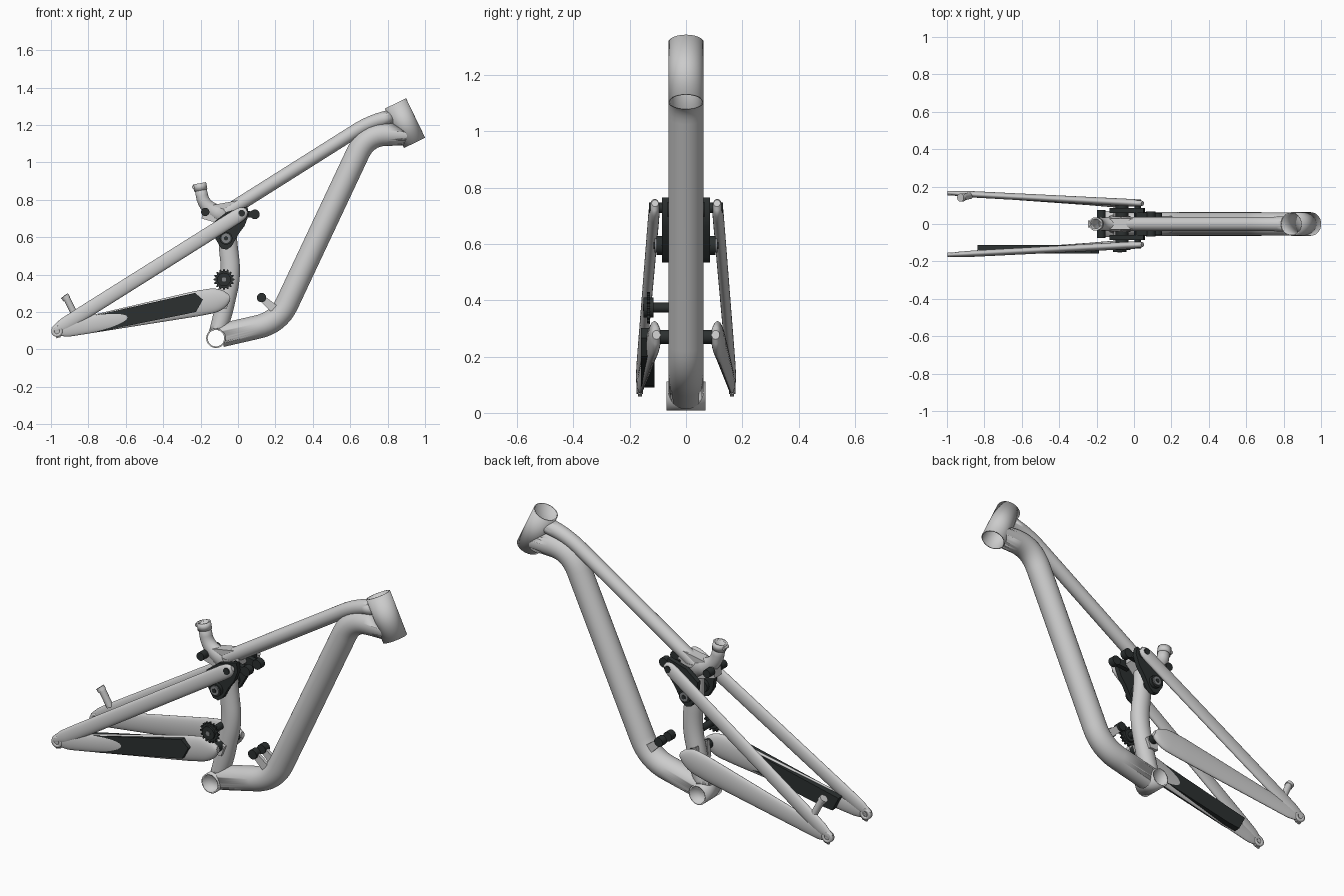
import bpy, bmesh, math
from mathutils import Vector

if "Cube" in bpy.data.objects:
    bpy.data.objects.remove(bpy.data.objects["Cube"])


def material(name, col):
    m = bpy.data.materials.new(name)
    m.diffuse_color = (*col, 1)
    m.use_nodes = True
    m.node_tree.nodes["Principled BSDF"].inputs["Base Color"].default_value = m.diffuse_color
    return m


DARK = material("dark_plastic", (0.025, 0.03, 0.03))
STEEL = material("bolt_grey", (0.22, 0.23, 0.24))


def finish(name, bm, mat=None):
    bmesh.ops.recalc_face_normals(bm, faces=bm.faces)
    me = bpy.data.meshes.new(name)
    bm.to_mesh(me)
    bm.free()
    me.shade_smooth()
    me.set_sharp_from_angle(angle=math.radians(35))
    ob = bpy.data.objects.new(name, me)
    bpy.context.collection.objects.link(ob)
    if mat:
        me.materials.append(mat)
    return ob


def lerp(a, b, t):
    return [p + (q - p) * t for p, q in zip(a, b)]


def rounded(pts, d):
    """Replace every inner corner by a short curve starting d before it."""
    out = [pts[0]]
    for a, b, c in zip(pts, pts[1:], pts[2:]):
        la, lc = math.dist(a[:3], b[:3]), math.dist(c[:3], b[:3])
        p, q = lerp(b, a, min(d / la, .48)), lerp(b, c, min(d / lc, .48))
        out += [lerp(lerp(p, b, i / 8), lerp(b, q, i / 8), i / 8) for i in range(9)]
    return out + [pts[-1]]


def sweep(name, pts, mat=None, bend=0.0, n=32, wall=0.0):
    """Tube through (x, y, z, in-plane radius, side radius) points."""
    pts = rounded(pts, bend) if bend else pts
    bm, rings = bmesh.new(), []
    for i, p in enumerate(pts):
        t = (Vector(pts[min(i + 1, len(pts) - 1)][:3]) - Vector(pts[max(i - 1, 0)][:3])).normalized()
        ref = Vector((0, 1, 0)) if abs(t.y) < .9 else Vector((1, 0, 0))
        u = t.cross(ref).normalized()
        v = u.cross(t)
        rings.append([bm.verts.new(Vector(p[:3]) + u * p[3] * math.cos(k * math.tau / n)
                                   + v * p[4] * math.sin(k * math.tau / n)) for k in range(n)])
    for a, b in zip(rings, rings[1:]):
        for k in range(n):
            bm.faces.new((a[k], a[k - 1], b[k - 1], b[k]))
    if not wall:
        bm.faces.new(rings[0])
        bm.faces.new(rings[-1])
    ob = finish(name, bm, mat)
    if wall:
        s = ob.modifiers.new("wall", "SOLIDIFY")
        s.thickness, s.offset = wall, -1
    return ob


def rod(name, a, b, r, mat=None, wall=0.0, n=32):
    return sweep(name, [(*a, r, r), (*b, r, r)], mat, wall=wall, n=n)


def plate(name, poly, y0, y1, mat=None):
    """Extrude an x/z outline between two y values."""
    bm = bmesh.new()
    f = bm.faces.new([bm.verts.new((x, y0, z)) for x, z in poly])
    ext = bmesh.ops.extrude_face_region(bm, geom=[f])["geom"]
    bmesh.ops.translate(bm, vec=(0, y1 - y0, 0), verts=[e for e in ext if isinstance(e, bmesh.types.BMVert)])
    return finish(name, bm, mat)


def cut(ob, cutter):
    m = ob.modifiers.new("cut", "BOOLEAN")
    m.operation, m.object, m.solver = "DIFFERENCE", cutter, "EXACT"


# Head tube and bottom bracket shell, both hollow
H0, H1 = (.944, 0, 1.104), (.842, 0, 1.315)
rod("head_tube", H0, H1, .063, wall=.006, n=48)
rod("bottom_bracket_shell", (-.118, -.07, .06), (-.118, .07, .06), .052, wall=.008, n=48)
head_bore = rod("head_bore_cutter", (.954, 0, 1.083), (.832, 0, 1.336), .059)
shell_bore = rod("shell_bore_cutter", (-.118, -.1, .06), (-.118, .1, .06), .047)
for c in (head_bore, shell_bore):
    c.hide_render = True
    c.hide_set(True)

# Main tubes
R = (.063, .063)
down = sweep("down_tube", [(-.09, 0, .075, *R), (.215, 0, .145, *R), (.688, 0, 1.15, *R), (.91, 0, 1.15, .06, .06)],
             bend=.11, n=40)
top = sweep("top_tube", [(-.09, 0, .715, .037, .037), (.70, 0, 1.213, .037, .037), (.85, 0, 1.25, .042, .042)], bend=.08)
seat = sweep("seat_tube", [(-.118, 0, .07, .042, .05), (-.085, 0, .17, .05, .048), (-.035, 0, .40, .052, .045),
                           (-.058, 0, .60, .05, .042), (-.05, 0, .74, .042, .04)], bend=.08)
cut(down, head_bore)
cut(top, head_bore)
cut(down, shell_bore)
cut(seat, shell_bore)

# Bent seat mast with its clamp
sweep("seat_mast", [(-.204, 0, .882, .031, .031), (-.182, 0, .765, .034, .034), (-.05, 0, .70, .056, .044)],
      bend=.07, wall=.006)
rod("seat_clamp", (-.206, 0, .888), (-.199, 0, .85), .036, wall=.008)
rod("clamp_bolt", (-.238, -.018, .868), (-.238, .018, .868), .009, n=16)
plate("seat_gusset", [(-.195, .70), (-.185, .755), (-.12, .775), (.02, .80), (.03, .72), (-.03, .66), (-.09, .67)],
      -.03, .03)

# Rear triangle and linkage, repeated on both sides
for side, s in (("front", -1), ("back", 1)):
    def nm(part):
        return f"{part}_{side}"

    sweep(nm("seat_stay"), [(-.99, s * .166, .10, .018, .010), (-.935, s * .163, .128, .036, .015),
                            (-.85, s * .158, .181, .038, .017), (0, s * .113, .715, .038, .020),
                            (.03, s * .111, .734, .032, .018), (.046, s * .110, .744, .014, .012)], bend=.02)
    sweep(nm("chain_stay"), [(-.985, s * .167, .095, .018, .008), (-.92, s * .162, .108, .042, .013),
                             (-.22, s * .120, .245, .068, .021), (-.12, s * .112, .263, .066, .022),
                             (-.07, s * .107, .272, .045, .020), (-.045, s * .105, .277, .016, .014)], bend=.03)
    # dropout with axle bore
    rod(nm("dropout"), (-.968, s * .152, .097), (-.968, s * .176, .097), .03, wall=.016)
    plate(nm("dropout_tab"), [(-.975, .058), (-.95, .065), (-.93, .10), (-.96, .09)], s * .156, s * .17)
    # rocker link
    plate(nm("rocker_plate"), [(-.13, .68), (-.06, .735), (.05, .765), (.058, .72), (.035, .66), (.005, .62),
                               (-.035, .55), (-.06, .533), (-.09, .54), (-.12, .59)], s * .06, s * .086, DARK)
    rod(nm("rocker_collar"), (-.064, s * .04, .594), (-.064, s * .105, .594), .034, DARK)
    rod(nm("rocker_bolt"), (-.064, s * .10, .594), (-.064, s * .112, .594), .025, STEEL)
    rod(nm("rocker_bolt_head"), (-.064, s * .11, .594), (-.064, s * .116, .594), .012, DARK, n=6)
    rod(nm("stay_pivot"), (.02, s * .055, .728), (.02, s * .132, .728), .018, DARK)
    rod(nm("rear_rocker_pin"), (-.175, s * .03, .735), (-.175, s * .075, .735), .022, DARK)
    # shock mounts
    plate(nm("rocker_arm"), [(.0, .70), (.01, .75), (.085, .735), (.085, .708)], s * .036, s * .062, DARK)
    rod(nm("upper_shock_bolt"), (.09, s * .03, .722), (.09, s * .066, .722), .026, DARK)
    plate(nm("shock_tab"), [(.115, .262), (.135, .29), (.235, .215), (.20, .18)], s * .026, s * .044)
    rod(nm("lower_shock_bolt"), (.126, s * .02, .277), (.126, s * .058, .277), .025, DARK)
    # main pivot
    rod(nm("main_pivot"), (-.075, s * .03, .27), (-.075, s * .10, .27), .025, DARK)
    plate(nm("pivot_bracket"), [(-.11, .22), (-.10, .31), (-.04, .275), (-.06, .22)], s * .035, s * .06)

# Chain guard on the drive side
plate("chain_guard", [(-.838, .165), (-.23, .302), (-.188, .266), (-.225, .200), (-.73, .098), (-.80, .09)],
      -.159, -.112, DARK)

# Toothed idler pulley and its axle
teeth = []
for k in range(16):
    for da, r in ((-.13, .046), (-.06, .056), (.06, .056), (.13, .046)):
        a = k * math.tau / 16 + da
        teeth.append((-.075 + r * math.cos(a), .374 + r * math.sin(a)))
plate("idler_pulley", teeth, -.139, -.127, DARK)
rod("idler_hub", (-.075, -.15, .374), (-.075, -.115, .374), .036, DARK)
rod("idler_axle", (-.075, -.12, .374), (-.075, -.02, .374), .018, DARK)
rod("idler_bolt", (-.075, -.153, .374), (-.075, -.145, .374), .012, STEEL, n=16)

# Brake post on the far seat stay
rod("brake_post", (-.922, .142, .285), (-.875, .152, .19), .018, n=24)
rod("brake_post_head", (-.928, .141, .287), (-.915, .142, .27), .022, n=24)
